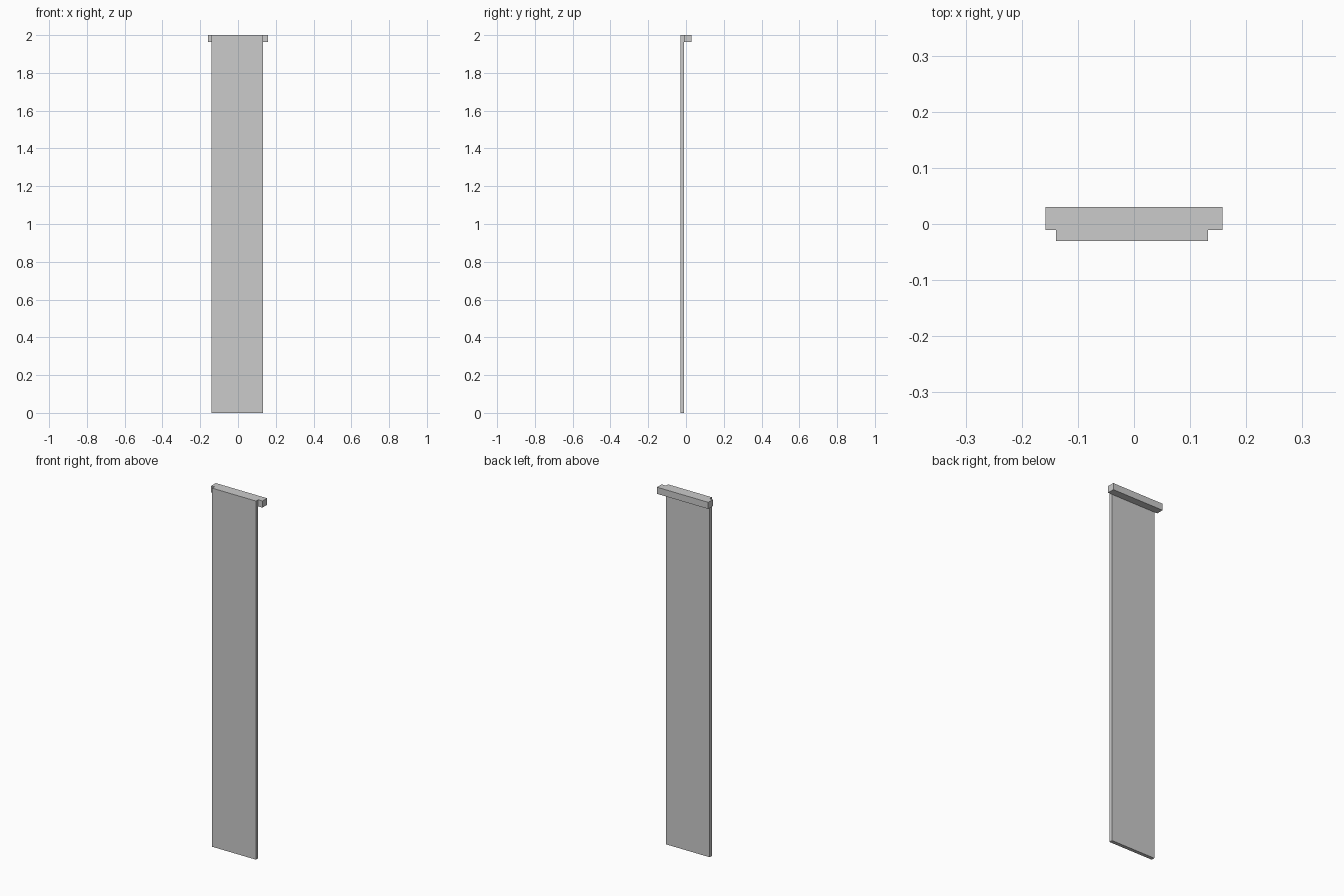
import bpy

if "Cube" in bpy.data.objects:
    bpy.data.objects.remove(bpy.data.objects["Cube"])


def box(name, lo, hi):
    """Box spanning two opposite corners."""
    bpy.ops.mesh.primitive_cube_add(
        size=1, location=[(a + b) / 2 for a, b in zip(lo, hi)])
    obj = bpy.context.object
    obj.name = name
    obj.scale = [b - a for a, b in zip(lo, hi)]
    bpy.ops.object.transform_apply(location=False, rotation=False, scale=True)
    return obj


# Tall thin hanging panel, slightly off-centre to the left
box("hanging_panel", (-0.139, -0.030, 0.0), (0.132, -0.0105, 2.0))

# Wider head rail behind the top edge
box("head_rail", (-0.158, -0.0105, 1.963), (0.158, 0.030, 2.0))
